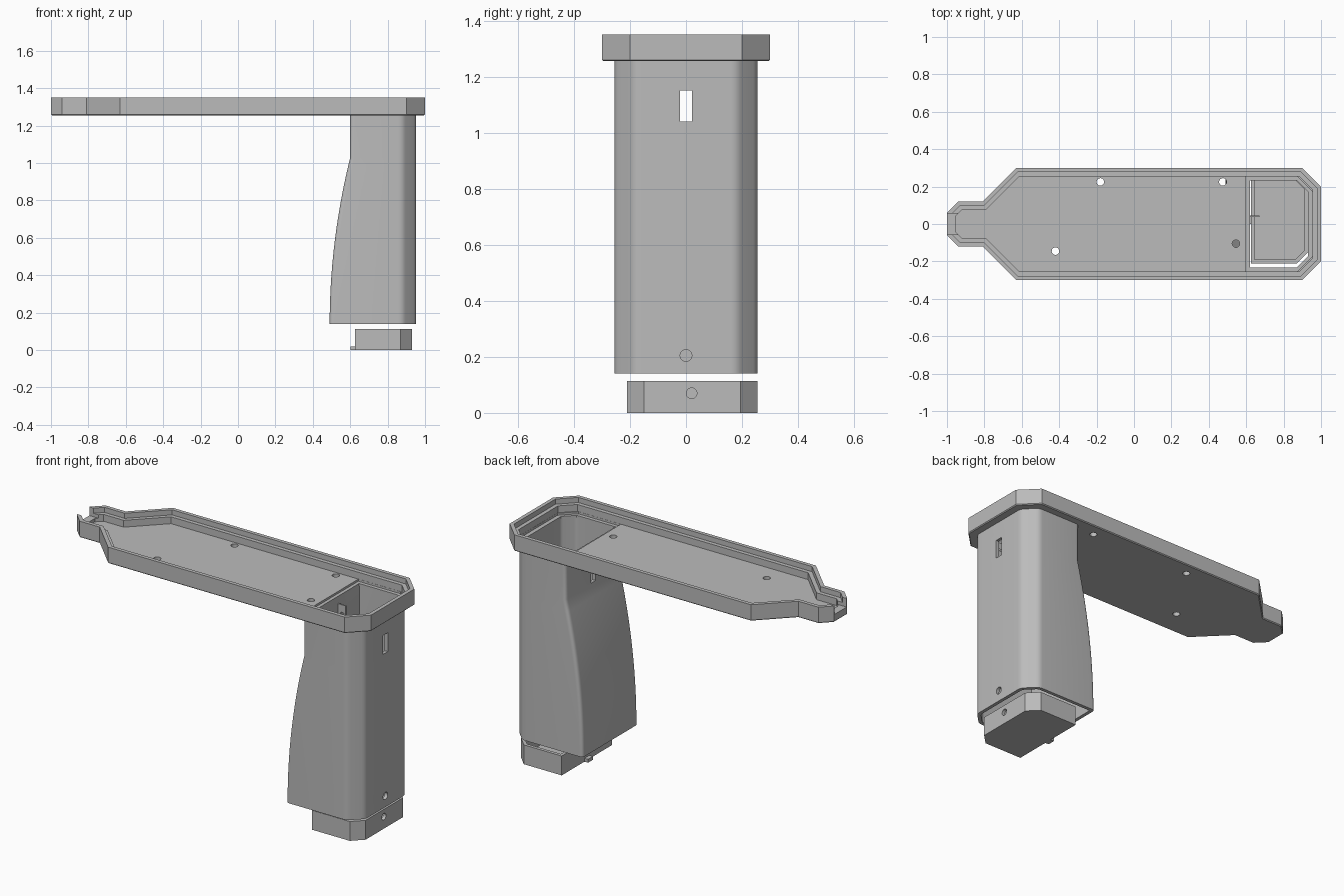
import bpy, bmesh, math
from mathutils import Vector

cube = bpy.data.objects.get("Cube")
if cube:
    bpy.data.objects.remove(cube)

grey = bpy.data.materials.new("plain grey")
grey.use_nodes = True
grey.diffuse_color = (0.5, 0.5, 0.5, 1)
grey.node_tree.nodes["Principled BSDF"].inputs["Base Color"].default_value = (0.5, 0.5, 0.5, 1)


def inset(poly, d):
    """Move every edge of a counter-clockwise outline inward by d."""
    out = []
    for i, p in enumerate(poly):
        a = (Vector(p) - Vector(poly[i - 1])).normalized()
        b = (Vector(poly[(i + 1) % len(poly)]) - Vector(p)).normalized()
        na, nb = Vector((-a.y, a.x)), Vector((-b.y, b.x))
        out.append(Vector(p) + (na + nb) * d / (1 + na.dot(nb)))
    return out


def rounded(poly, r, n=5):
    """Round every corner of an outline."""
    out = []
    for i, p in enumerate(poly):
        p = Vector(p)
        a = p + (Vector(poly[i - 1]) - p).normalized() * r
        b = p + (Vector(poly[(i + 1) % len(poly)]) - p).normalized() * r
        for k in range(n + 1):
            t = k / n
            out.append(a * (1 - t) ** 2 + p * 2 * t * (1 - t) + b * t * t)
    return out


def mirrored(half):
    """Complete a counter-clockwise outline from its -y half."""
    return half + [(x, -y) for x, y in reversed(half)]


def loft(name, rings, closed=False):
    """Skin a list of (outline, z) rings; cap the ends or close the loop."""
    bm = bmesh.new()
    loops = [[bm.verts.new((p[0], p[1], z)) for p in poly] for poly, z in rings]
    pairs = list(zip(loops, loops[1:])) + ([(loops[-1], loops[0])] if closed else [])
    for a, b in pairs:
        for i in range(len(a)):
            j = (i + 1) % len(a)
            bm.faces.new((a[i], a[j], b[j], b[i]))
    if not closed:
        bm.faces.new(loops[0][::-1])
        bm.faces.new(loops[-1])
    bmesh.ops.recalc_face_normals(bm, faces=bm.faces)
    mesh = bpy.data.meshes.new(name)
    bm.to_mesh(mesh)
    bm.free()
    mesh.materials.append(grey)
    obj = bpy.data.objects.new(name, mesh)
    bpy.context.collection.objects.link(obj)
    return obj


def box(name, x0, x1, y0, y1, z0, z1):
    outline = [(x0, y0), (x1, y0), (x1, y1), (x0, y1)]
    return loft(name, [(outline, z0), (outline, z1)])


def rod(r, depth, centre, axis="Z"):
    """Round hole cutter."""
    circle = [(r * math.cos(k * math.tau / 24), r * math.sin(k * math.tau / 24)) for k in range(24)]
    obj = loft("hole_cutter", [(circle, -depth / 2), (circle, depth / 2)])
    obj.location = centre
    if axis == "X":
        obj.rotation_euler.y = math.pi / 2
    if axis == "Y":
        obj.rotation_euler.x = math.pi / 2
    return obj


def cut(obj, cutter):
    cutter.hide_render = True
    bpy.context.view_layer.update()
    mod = obj.modifiers.new("cut", "BOOLEAN")
    mod.operation, mod.solver, mod.object = "DIFFERENCE", "EXACT", cutter
    bpy.context.view_layer.objects.active = obj
    bpy.ops.object.modifier_apply(modifier=mod.name)
    bpy.data.objects.remove(cutter)


def section(back, front, half, chamfer):
    """Post cross-section: square at -x, chamfered at +x."""
    return mirrored([(back, -half), (front - chamfer, -half), (front, chamfer - half)])


BOTTOM, TOP, FLOOR = 1.255, 1.35, 1.28

# Tray with a stepped rim
tray_outline = mirrored([(-1, -0.06), (-0.94, -0.12), (-0.81, -0.12),
                         (-0.63, -0.3), (0.9, -0.3), (1, -0.2)])
lip, ledge = inset(tray_outline, 0.022), inset(tray_outline, 0.045)
tray = loft("tray", [(inset(tray_outline, 0.005), BOTTOM), (tray_outline, BOTTOM + 0.005),
                     (tray_outline, TOP), (lip, TOP), (lip, 1.32),
                     (ledge, 1.32), (ledge, FLOOR)])

# Lowered floor around the post opening, the opening and the nose notch
recess = section(0.6, 0.954, 0.254, 0.08)
cut(tray, loft("recess_cutter", [(recess, 1.268), (recess, 1.3)]))
opening = section(0.62, 0.93, 0.233, 0.06)
cut(tray, loft("opening_cutter", [(opening, 1.2), (opening, 1.31)]))
cut(tray, box("notch_cutter", -1.1, -0.94, -0.055, 0.055, 1.3, 1.4))

# Screw holes in the floor
for x, y in [(-0.18, 0.225), (0.475, 0.225), (-0.42, -0.145), (0.545, -0.105)]:
    cut(tray, rod(0.02, 0.2, (x, y, FLOOR)))

# Hollow post whose back face sweeps outward toward the bottom
LOW, KINK = 0.14, 1.03
outer, inner = [], []
levels = [LOW + (KINK - LOW) * k / 14 for k in range(15)] + [BOTTOM]
for z in levels:
    t = min(1, (z - LOW) / (KINK - LOW))
    outline = rounded(section(0.49 + 0.11 * t ** 2, 0.953, 0.255, 0.073), 0.022)
    outer.append((outline, z))
    inner.append((inset(outline, 0.02), z))
post = loft("post", outer + inner[::-1], closed=True)
cut(post, box("slot_cutter", 0.5, 1.1, -0.022, 0.022, 1.04, 1.15))
cut(post, rod(0.021, 0.2, (0.95, 0, 0.205), "X"))

# Small drilled lug beside the slot inside the post
lug = box("inner_lug", 0.615, 0.67, 0.037, 0.045, 1.12, 1.225)
cut(lug, rod(0.012, 0.1, (0.648, 0.04, 1.17), "Y"))

# Open cup below the post, slightly offset sideways
cup_outline = [(x, y + 0.0225) for x, y in section(0.625, 0.93, 0.2325, 0.06)]
cup_inner = inset(cup_outline, 0.019)
cup = loft("base_cup", [(cup_outline, 0), (cup_outline, 0.113), (cup_inner, 0.113), (cup_inner, 0.02)])
cut(cup, rod(0.019, 0.1, (0.93, 0.02, 0.07), "X"))
box("cup_tab", 0.602, 0.63, 0, 0.045, 0, 0.02)

# Soft shading on the rounded post only
bpy.ops.object.select_all(action="DESELECT")
post.select_set(True)
bpy.context.view_layer.objects.active = post
bpy.ops.object.shade_smooth_by_angle(angle=math.radians(25))
